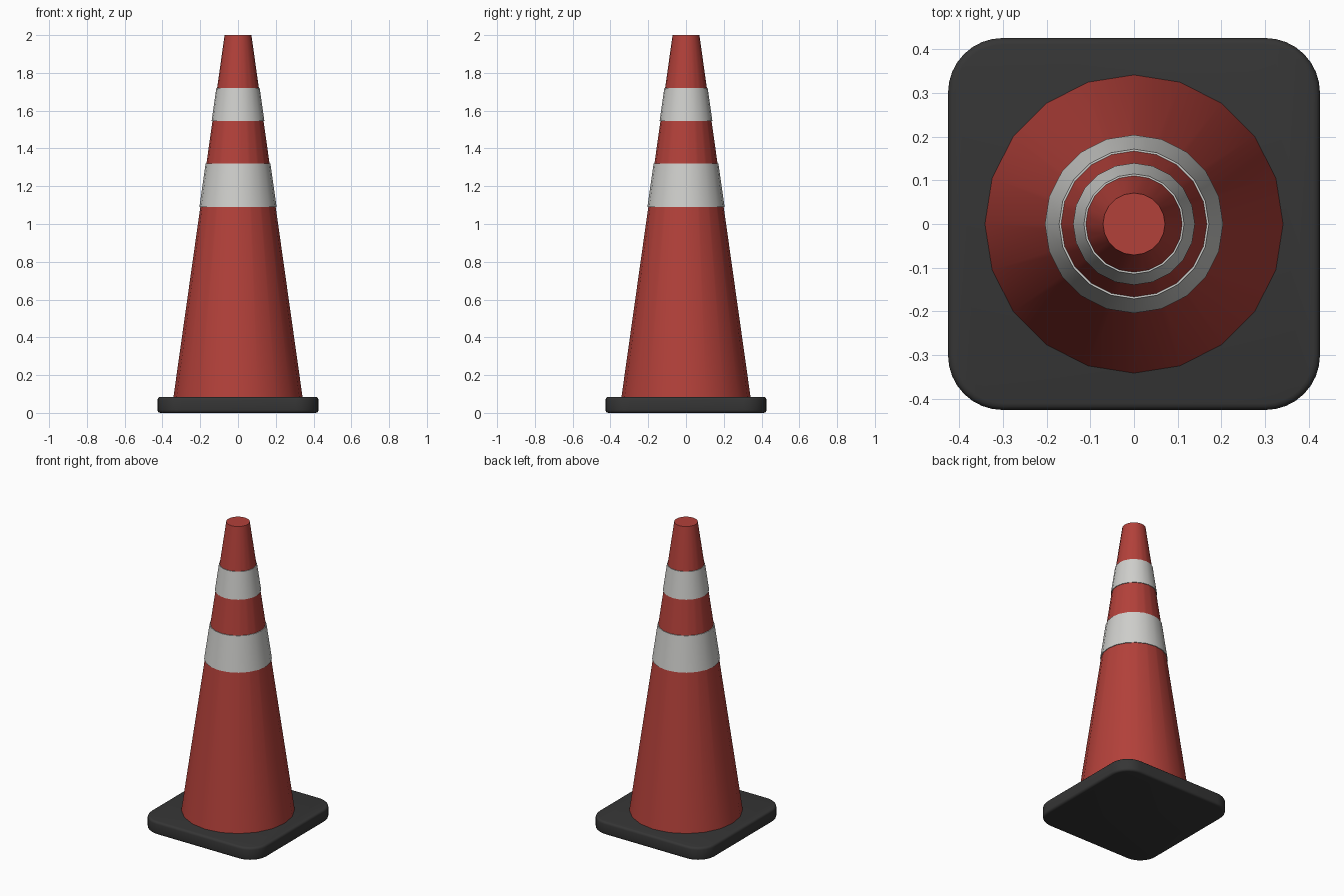
import bpy
import bmesh
from math import radians, sin, cos, tau

cube = bpy.data.objects.get("Cube")
if cube:
    bpy.data.objects.remove(cube, do_unlink=True)

SIDES = 20
BASE_TOP, TOP = 0.085, 2.0
BASE_RADIUS, TOP_RADIUS = 0.343, 0.071


def make_material(name, colour):
    mat = bpy.data.materials.new(name)
    mat.use_nodes = True
    mat.diffuse_color = (*colour, 1)
    bsdf = mat.node_tree.nodes["Principled BSDF"]
    bsdf.inputs["Base Color"].default_value = (*colour, 1)
    bsdf.inputs["Roughness"].default_value = 0.7
    return mat


def finish(name, bm, mat, angle):
    bmesh.ops.recalc_face_normals(bm, faces=bm.faces)
    mesh = bpy.data.meshes.new(name)
    bm.to_mesh(mesh)
    bm.free()
    mesh.materials.append(mat)
    obj = bpy.data.objects.new(name, mesh)
    bpy.context.collection.objects.link(obj)
    bpy.ops.object.select_all(action='DESELECT')
    obj.select_set(True)
    bpy.context.view_layer.objects.active = obj
    bpy.ops.object.shade_smooth_by_angle(angle=radians(angle))
    return obj


def cone_radius(z):
    t = (z - BASE_TOP) / (TOP - BASE_TOP)
    return BASE_RADIUS + t * (TOP_RADIUS - BASE_RADIUS)


def lathe(name, profile, mat, closed=False):
    """Revolve (radius, z) points; open profiles get end caps."""
    bm = bmesh.new()
    rings = [[bm.verts.new((r * cos(tau * i / SIDES), r * sin(tau * i / SIDES), z))
              for i in range(SIDES)] for r, z in profile]
    pairs = list(zip(rings, rings[1:]))
    if closed:
        pairs.append((rings[-1], rings[0]))
    else:
        bm.faces.new(rings[0])
        bm.faces.new(rings[-1])
    for low, high in pairs:
        for i in range(SIDES):
            j = (i + 1) % SIDES
            bm.faces.new((low[i], low[j], high[j], high[i]))
    return finish(name, bm, mat, 30)


def rounded_slab(name, half, corner, height, edge, mat):
    """Square slab with rounded corners and softened rims."""
    bm = bmesh.new()
    bmesh.ops.create_cube(bm, size=1)
    for v in bm.verts:
        v.co = (v.co.x * 2 * half, v.co.y * 2 * half, (v.co.z + 0.5) * height)
    uprights = [e for e in bm.edges if abs(e.verts[0].co.z - e.verts[1].co.z) > height / 2]
    bmesh.ops.bevel(bm, geom=uprights, offset=corner, segments=8, profile=0.5, affect='EDGES')
    rims = [e for e in bm.edges if abs(e.verts[0].co.z - e.verts[1].co.z) < 0.001]
    bmesh.ops.bevel(bm, geom=rims, offset=edge, segments=3, profile=0.5, affect='EDGES')
    return finish(name, bm, mat, 40)


red = make_material("cone red", (0.45, 0.052, 0.042))
white = make_material("reflective white", (0.62, 0.62, 0.60))
black = make_material("rubber black", (0.036, 0.036, 0.036))

# Rubber foot
rounded_slab("base", 0.426, 0.125, BASE_TOP, 0.015, black)

# Tapered body
lathe("cone_body", [(BASE_RADIUS, BASE_TOP - 0.01), (TOP_RADIUS, TOP)], red)

# Reflective sleeves standing slightly proud of the body
for name, low, high in (("lower_band", 1.09, 1.32), ("upper_band", 1.545, 1.72)):
    r0, r1 = cone_radius(low), cone_radius(high)
    lathe(name, [(r0 - 0.004, low), (r0 + 0.004, low),
                 (r1 + 0.004, high), (r1 - 0.004, high)], white, closed=True)
